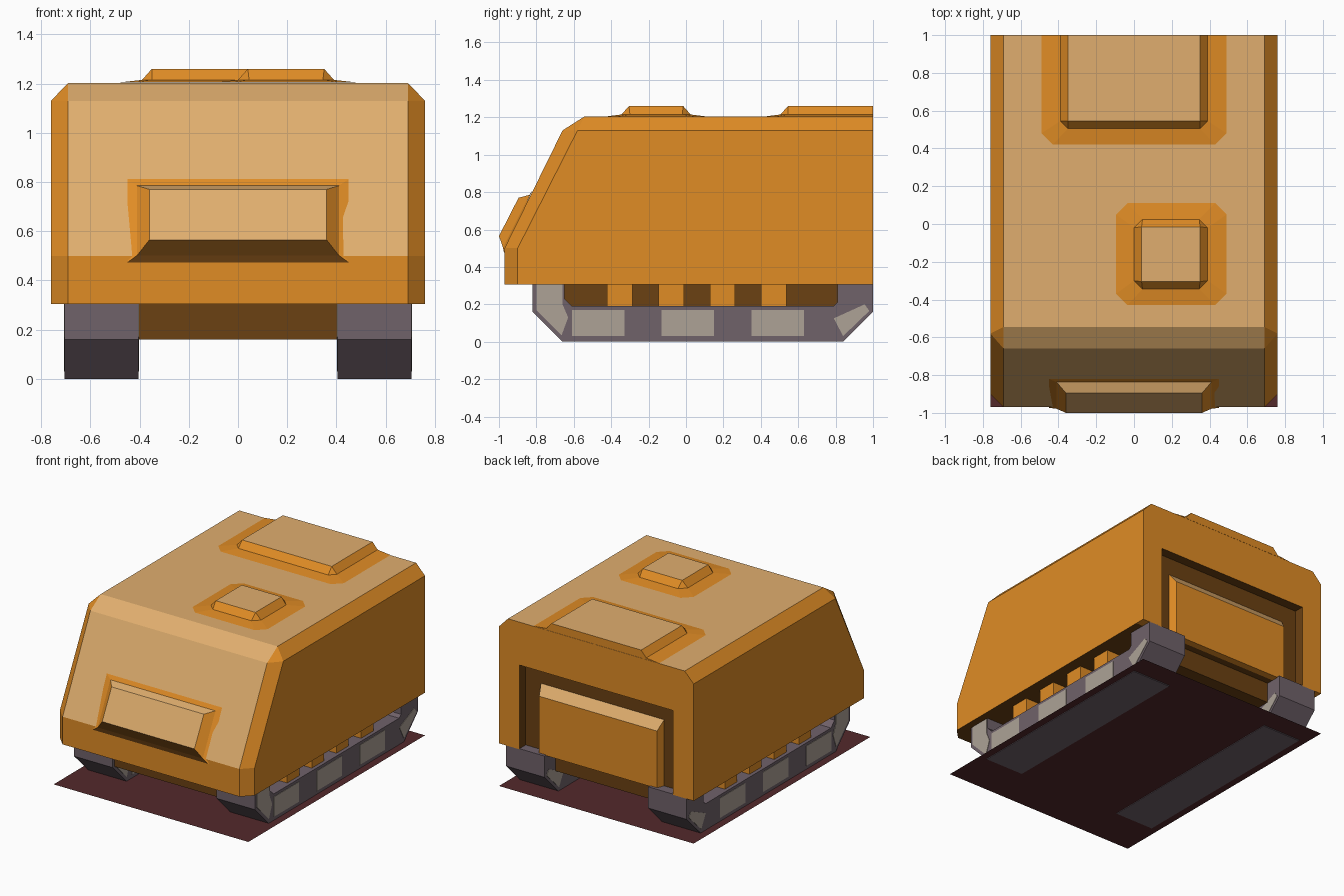
import bpy, bmesh

if "Cube" in bpy.data.objects:
    bpy.data.objects.remove(bpy.data.objects["Cube"])


def material(name, rgb):
    m = bpy.data.materials.new(name)
    lin = [((c / 255 + 0.055) / 1.055) ** 2.4 for c in rgb]
    m.diffuse_color = (*lin, 1)
    m.use_nodes = True
    m.node_tree.nodes["Principled BSDF"].inputs["Base Color"].default_value = m.diffuse_color
    return m


ORANGE = material("orange_paint", (224, 140, 37))
TAN = material("tan_paint", (224, 174, 110))
BROWN = material("dark_brown", (107, 65, 18))
TREAD = material("purple_grey_rubber", (112, 98, 106))
PLATE = material("light_grey_metal", (173, 162, 150))
MAROON = material("maroon_base", (83, 41, 43))


def loft(name, loops, mats, rule=None, mirror=False):
    """Skin a list of equal-length closed loops and cap both ends."""
    bm = bmesh.new()
    rings = [[bm.verts.new(p) for p in loop] for loop in loops]
    for a, b in zip(rings, rings[1:]):
        for i in range(len(a)):
            j = (i + 1) % len(a)
            bm.faces.new((a[i], a[j], b[j], b[i]))
    bm.faces.new(rings[0])
    bm.faces.new(rings[-1])
    bmesh.ops.remove_doubles(bm, verts=bm.verts, dist=0.0005)
    bmesh.ops.recalc_face_normals(bm, faces=bm.faces)
    bm.normal_update()
    if rule:
        for f in bm.faces:
            f.material_index = rule(f.normal, f.calc_center_median())
    me = bpy.data.meshes.new(name)
    bm.to_mesh(me)
    bm.free()
    for m in mats:
        me.materials.append(m)
    ob = bpy.data.objects.new(name, me)
    bpy.context.collection.objects.link(ob)
    if mirror:
        ob.modifiers.new("mirror", "MIRROR")
    return ob


def at_x(x, pts):
    return [(x, y, z) for y, z in pts]


def at_y(y, pts):
    return [(x, y, z) for x, z in pts]


def prism_x(name, pts, x0, x1, mat):
    return loft(name, [at_x(x0, pts), at_x(x1, pts)], [mat], mirror=True)


def rect(w, z0, z1):
    return [(-w, z0), (w, z0), (w, z1), (-w, z1)]


# Hull: inner profile with chamfered sides; tan nose and roof, dark underside
BACK = 0.93
inner = [(-0.97, 0.305), (-0.97, 0.5), (-0.66, 1.13), (-0.545, 1.203), (BACK, 1.203), (BACK, 0.305)]
outer = [(-0.90, 0.305), (-0.90, 0.5), (-0.58, 1.13), (-0.58, 1.13), (BACK, 1.13), (BACK, 0.305)]


def hull_rule(n, c):
    if n.z < -0.9 or n.y > 0.9:
        return 2
    return 1 if n.z > 0.3 and abs(n.x) < 0.1 else 0


loft("hull", [at_x(-0.76, outer), at_x(-0.69, inner), at_x(0.69, inner), at_x(0.76, outer)],
     [ORANGE, TAN, BROWN], hull_rule)

# Rear frame around the door recess
frame = [(-0.76, 0.305), (-0.76, 1.13), (-0.69, 1.203), (0.69, 1.203), (0.76, 1.13), (0.76, 0.305),
         (0.6, 0.305), (0.6, 0.9), (-0.6, 0.9), (-0.6, 0.305)]
loft("rear_frame", [at_y(BACK, frame), at_y(1, frame)], [ORANGE, TAN, BROWN],
     lambda n, c: 1 if n.z > 0.9 else 2 if abs(c.x) < 0.6001 and abs(n.y) < 0.1 else 0)

# Rear door with a sloped top
loft("rear_door", [at_y(0.92, rect(0.485, 0.305, 0.79)), at_y(0.98, rect(0.46, 0.305, 0.71))],
     [ORANGE, TAN], lambda n, c: 1 if n.z > 0.3 else 0)


# Roof hatches: flared skirt, bevelled side, flat tan lid
def ring(x0, x1, y0, y1, z, c, cb):
    return [(x0 + c, y0, z), (x1 - c, y0, z), (x1, y0 + c, z), (x1, y1 - cb, z),
            (x1 - cb, y1, z), (x0 + cb, y1, z), (x0, y1 - cb, z), (x0, y0 + c, z)]


def hatch(name, rings):
    loft(name, [ring(*r) for r in rings], [ORANGE, TAN], lambda n, c: 1 if c.z > 1.255 else 0)


hatch("rear_hatch", [(-0.49, 0.49, 0.42, 1, 1.204, 0.06, 0),
                     (-0.39, 0.39, 0.505, 1, 1.215, 0.04, 0),
                     (-0.35, 0.35, 0.545, 1, 1.26, 0, 0)])
hatch("small_hatch", [(-0.095, 0.49, -0.43, 0.11, 1.204, 0.06, 0.06),
                      (0, 0.39, -0.345, 0.025, 1.215, 0.045, 0.045),
                      (0.04, 0.35, -0.305, -0.015, 1.26, 0, 0)])


# Raised plate on the nose: orange margin, tan face, dark underside
def nose_loop(w, top, bottom):
    return [(-w, *bottom), (w, *bottom), (w, *top), (-w, *top)]


def nose_rule(n, c):
    if n.z < -0.02:
        return 2
    height = -(c.y + 0.97) * 0.897 + (c.z - 0.5) * 0.442
    return 1 if height > 0.015 and abs(n.x) < 0.1 else 0


loft("nose_plate", [nose_loop(0.45, (-0.82, 0.812), (-0.973, 0.473)),
                    nose_loop(0.41, (-0.837, 0.785), (-0.978, 0.502)),
                    nose_loop(0.36, (-0.895, 0.77), (-1.0, 0.565))],
     [ORANGE, TAN, BROWN], nose_rule)

# Belly between the tracks
loft("belly", [at_y(-0.8, rect(0.403, 0.16, 0.31)), at_y(0.88, rect(0.403, 0.16, 0.31))], [BROWN])

# Tracks: U-shaped side profile, open below the hull
prism_x("track", [(-0.82, 0.31), (-0.82, 0.16), (-0.66, 0), (0.84, 0), (1, 0.16), (1, 0.31),
                  (0.81, 0.31), (0.81, 0.21), (0.79, 0.19), (-0.61, 0.19), (-0.65, 0.23), (-0.65, 0.31)],
        0.405, 0.705, TREAD)

# Light panels on the track sides
for y in (-0.47, 0.01, 0.49):
    prism_x("track_panel", [(y - 0.14, 0.03), (y + 0.14, 0.03), (y + 0.14, 0.17), (y - 0.14, 0.17)],
            0.402, 0.708, PLATE)
prism_x("track_front_panel", [(-0.8, 0.305), (-0.8, 0.17), (-0.665, 0.035), (-0.63, 0.13),
                              (-0.66, 0.2), (-0.66, 0.305)], 0.402, 0.708, PLATE)
prism_x("track_rear_panel", [(0.79, 0.125), (0.84, 0.03), (0.98, 0.165), (0.955, 0.2)],
        0.402, 0.708, PLATE)

# Suspension blocks in the track openings
for y in (-0.355, -0.08, 0.195, 0.47):
    prism_x("suspension_block", [(y - 0.068, 0.188), (y + 0.068, 0.188), (y + 0.068, 0.31), (y - 0.068, 0.31)],
            0.4, 0.68, ORANGE)

# Flat base sheet under the vehicle
me = bpy.data.meshes.new("base_sheet")
me.from_pydata([(-0.76, -0.97, 0.004), (0.76, -0.97, 0.004), (0.76, 1, 0.004), (-0.76, 1, 0.004)],
               [], [(0, 1, 2, 3)])
me.materials.append(MAROON)
bpy.context.collection.objects.link(bpy.data.objects.new("base_sheet", me))
